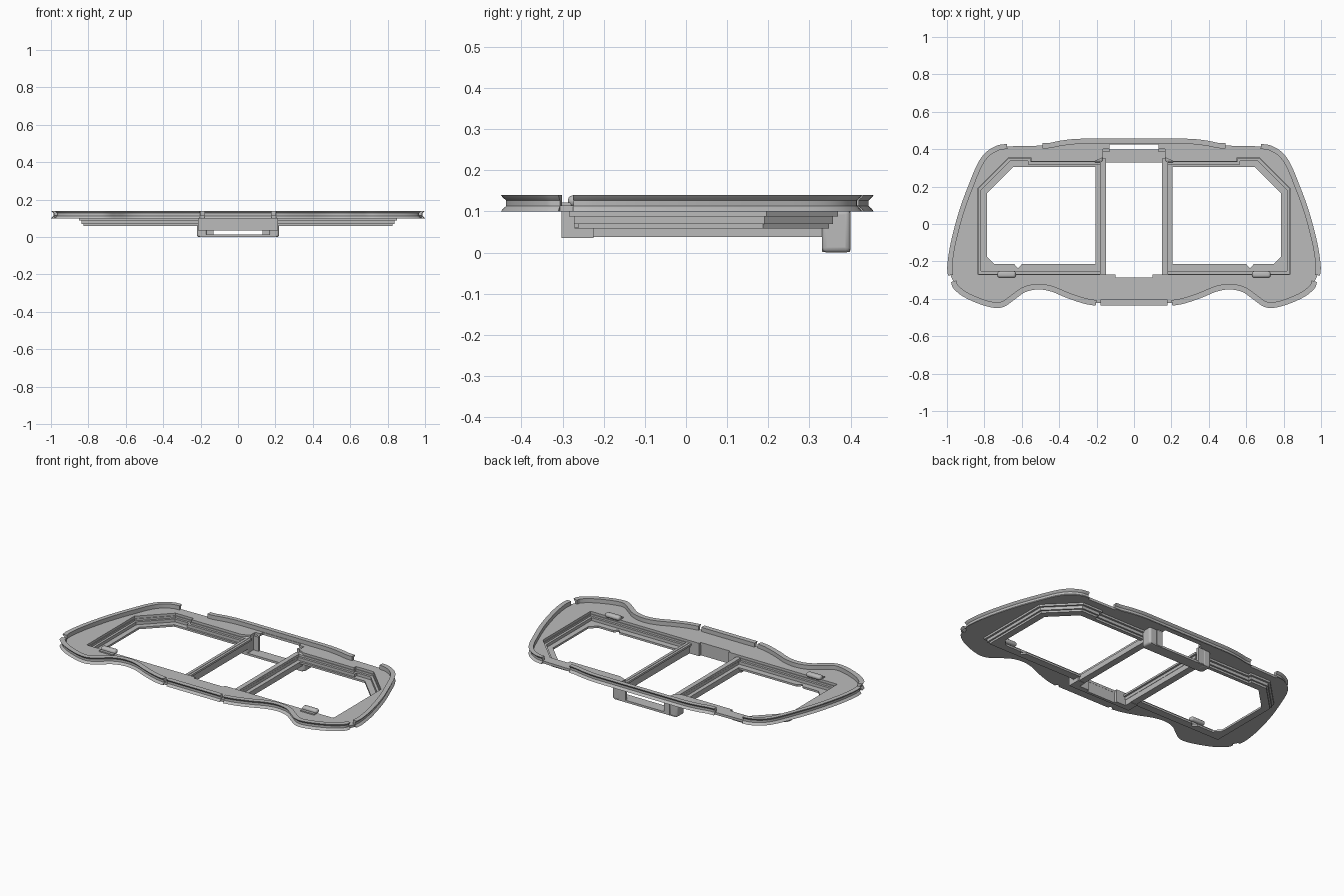
import bpy
import bmesh
from mathutils import Vector

if "Cube" in bpy.data.objects:
    bpy.data.objects.remove(bpy.data.objects["Cube"], do_unlink=True)

grey = bpy.data.materials.new("plain grey")
grey.use_nodes = True
grey.diffuse_color = (0.5, 0.5, 0.5, 1)
grey.node_tree.nodes["Principled BSDF"].inputs["Base Color"].default_value = (0.5, 0.5, 0.5, 1)


def finish(name, mesh, mirror=False, bevel=0):
    obj = bpy.data.objects.new(name, mesh)
    bpy.context.collection.objects.link(obj)
    mesh.materials.clear()
    mesh.materials.append(grey)
    if bevel:
        mod = obj.modifiers.new("Bevel", "BEVEL")
        mod.width, mod.segments = bevel, 3
    if mirror:
        mod = obj.modifiers.new("Mirror", "MIRROR")
        mod.use_clip = False
        mod.merge_threshold = 0.0001
    bpy.ops.object.select_all(action="DESELECT")
    obj.select_set(True)
    bpy.context.view_layer.objects.active = obj
    bpy.ops.object.shade_smooth_by_angle(angle=0.5)
    return obj


def smooth(points, steps=6):
    """Catmull-Rom curve through the points."""
    p = [Vector(q) for q in points]
    p = [2 * p[0] - p[1]] + p + [2 * p[-1] - p[-2]]
    out = []
    for a, b, c, d in zip(p, p[1:], p[2:], p[3:]):
        for i in range(steps):
            t = i / steps
            out.append(0.5 * (2 * b + (c - a) * t + (2 * a - 5 * b + 4 * c - d) * t * t
                              + (3 * b - a - 3 * c + d) * t ** 3))
    return out + [p[-2]]


def inset(points, dist, closed=True):
    """Move a counter-clockwise path to its left with mitred corners."""
    n, out = len(points), []
    for i, p in enumerate(points):
        p = Vector(p)
        before = p - Vector(points[i - 1]) if closed or i > 0 else None
        after = Vector(points[(i + 1) % n]) - p if closed or i < n - 1 else None
        u = (before or after).normalized()
        v = (after or before).normalized()
        m = Vector((-u.y - v.y, u.x + v.x)).normalized()
        out.append(p + m * dist / max(0.5, m.dot(Vector((-u.y, u.x)))))
    return out


def mirrored(half):
    return [Vector(p) for p in half] + [Vector((-p[0], p[1])) for p in reversed(half)]


def slab(name, loops, z0, z1, mirror=False):
    """Flat plate with holes, filled from closed outlines."""
    curve = bpy.data.curves.new(name, "CURVE")
    curve.dimensions, curve.fill_mode = "2D", "BOTH"
    curve.extrude = (z1 - z0) / 2
    for loop in loops:
        spline = curve.splines.new("POLY")
        spline.points.add(len(loop) - 1)
        for point, co in zip(spline.points, loop):
            point.co = (co[0], co[1], 0, 1)
        spline.use_cyclic_u = True
    temp = bpy.data.objects.new("temp", curve)
    bpy.context.collection.objects.link(temp)
    mesh = bpy.data.meshes.new_from_object(temp.evaluated_get(bpy.context.evaluated_depsgraph_get()))
    bpy.data.objects.remove(temp)
    for v in mesh.vertices:
        v.co.z += (z0 + z1) / 2
    bm = bmesh.new()
    bm.from_mesh(mesh)
    bmesh.ops.remove_doubles(bm, verts=bm.verts, dist=0.00005)
    bmesh.ops.recalc_face_normals(bm, faces=bm.faces)
    bm.to_mesh(mesh)
    bm.free()
    return finish(name, mesh, mirror)


def rim(name, path, mirror=False, width=0.03):
    """Raised strip with a hollow groove along its outer side."""
    profile = [(0, .14), (width, .14), (width, .10), (0, .10), (.004, .106),
               (.012, .113), (.012, .127), (.004, .134)]
    bm = bmesh.new()
    lines = [inset(path, d, False) for d, z in profile]
    rings = [[bm.verts.new((line[i].x, line[i].y, z)) for line, (d, z) in zip(lines, profile)]
             for i in range(len(path))]
    for a, b in zip(rings, rings[1:]):
        for i in range(len(a)):
            j = (i + 1) % len(a)
            bm.faces.new((a[i], a[j], b[j], b[i]))
    bm.faces.new(rings[0])
    bm.faces.new(rings[-1][::-1])
    bmesh.ops.recalc_face_normals(bm, faces=bm.faces)
    mesh = bpy.data.meshes.new(name)
    bm.to_mesh(mesh)
    bm.free()
    return finish(name, mesh, mirror)


def box(name, x, y, z, mirror=False, bevel=0):
    bm = bmesh.new()
    bmesh.ops.create_cube(bm, size=1)
    for v in bm.verts:
        v.co = [r[0] if c < 0 else r[1] for c, r in zip(v.co, (x, y, z))]
    mesh = bpy.data.meshes.new(name)
    bm.to_mesh(mesh)
    bm.free()
    return finish(name, mesh, mirror, bevel)


# Outer edge of the right-hand half, from the front round to the back
front = [Vector((-.18, -.435)), Vector((.18, -.435))]
wave = smooth([(.205, -.437), (.27, -.425), (.36, -.395), (.44, -.362), (.51, -.35), (.58, -.364),
               (.64, -.405), (.69, -.44), (.74, -.449), (.82, -.43), (.91, -.39), (.965, -.345), (.978, -.31)])
side = smooth([(.995, -.275), (.998, -.22), (.98, -.1), (.935, .07), (.88, .22), (.835, .325),
               (.79, .385), (.73, .42), (.68, .428)])
back_half = smooth([(.49, .432), (.45, .434), (.39, .446), (.31, .455), (.2, .456), (.08, .456)])

# Raised edge strips
rim("front_centre_rim", front)
rim("front_wave_rim", wave, True)
rim("side_rim", side, True, .027)
rim("back_rim", mirrored(back_half), False, .028)

# Main plate with one large cut-out
edge = inset(mirrored([front[1]] + wave + side + back_half), .013)
hole = mirrored([(.1, -.285), (.1, -.27), (.835, -.27), (.835, .19), (.67, .355), (.55, .355),
                 (.55, .335), (.21, .335), (.165, .355), (.165, .402), (.13, .402), (.13, .425)])
slab("main_plate", [edge, hole], .10, .115)

# Stepped wells round the two windows
well = [(.165, -.27), (.835, -.27), (.835, .19), (.67, .355), (.55, .355), (.55, .335), (.165, .335)]
opening = [(.207, -.215), (.6, -.215), (.62, -.238), (.64, -.215), (.745, -.215), (.785, -.175),
           (.785, .165), (.645, .305), (.207, .305)]
slab("upper_well_step", [inset(well, -.014), inset(well, .004)], .088, .10, True)
slab("middle_well_step", [inset(well, -.002), inset(well, .018)], .070, .088, True)
slab("well_floor", [inset(well, .008), opening], .058, .070, True)

# Bars beside the centre bay
box("centre_bar", (.165, .182), (-.29, .335), (.038, .102), True)
box("bar_ledge", (.165, .207), (-.27, .335), (.038, .062), True)

# Front wall of the centre bay
box("bay_front_wall", (-.11, .11), (-.303, -.286), (.036, .102))
box("bay_front_corner", (.1, .215), (-.303, -.27), (.036, .102), True)
box("bay_foot", (.165, .215), (-.303, -.225), (.036, .058), True)

# Hanging tray at the back
box("tray_leg", (.165, .22), (.33, .40), (0, .105), True, .012)
box("tray_floor", (-.205, .205), (.33, .398), (.001, .014))
box("tray_lip", (.13, .17), (.385, .40), (.005, .10), True)

# Small clips on the front of the plate
box("clip", (.632, .73), (-.287, -.252), (.112, .139), True, .012)
box("clip_tab", (.635, .727), (-.303, -.28), (.112, .122), True)
